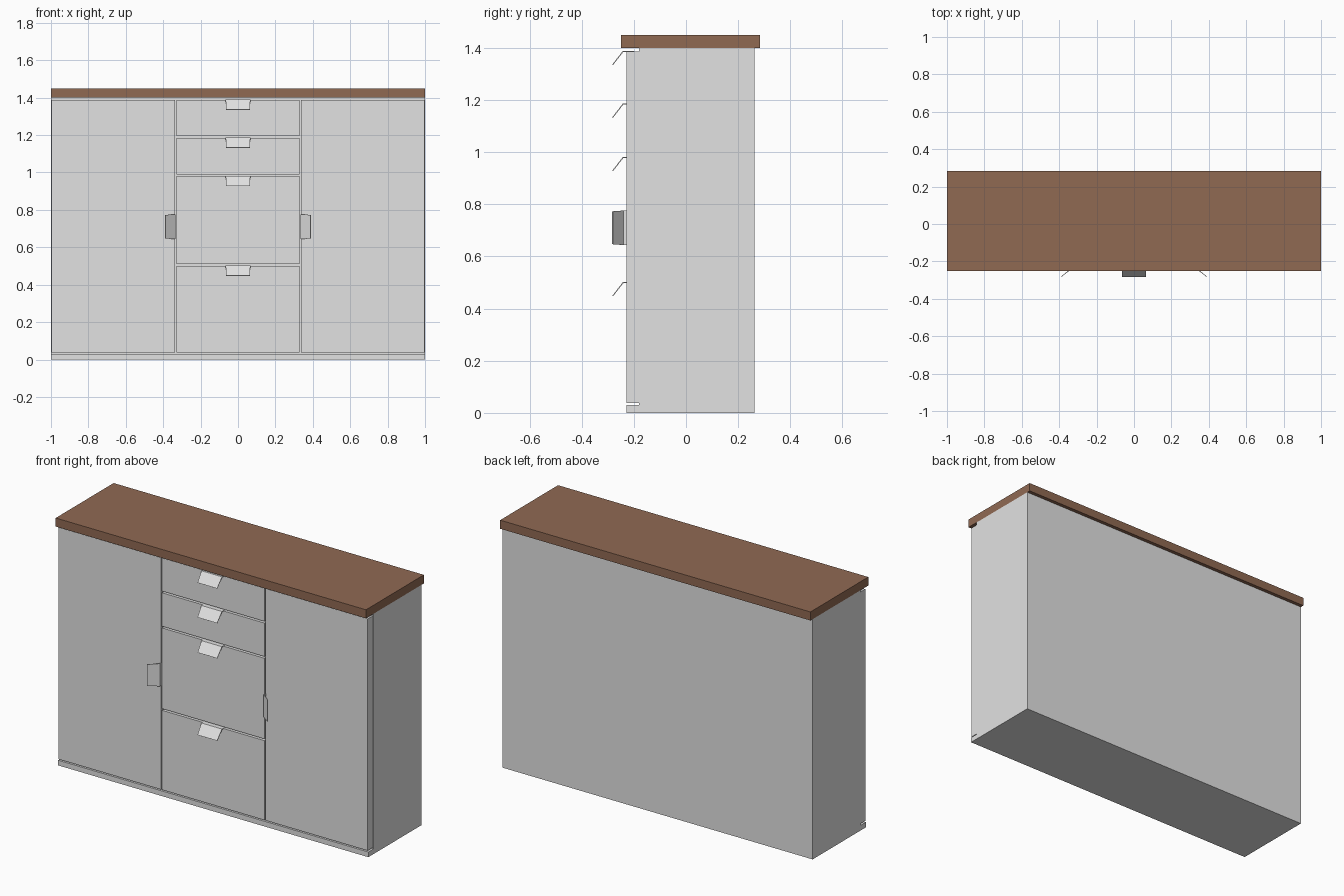
import bpy, bmesh

if "Cube" in bpy.data.objects:
    bpy.data.objects.remove(bpy.data.objects["Cube"])


def material(name, rgb):
    m = bpy.data.materials.new(name)
    m.diffuse_color = (*rgb, 1)
    m.use_nodes = True
    m.node_tree.nodes["Principled BSDF"].inputs["Base Color"].default_value = m.diffuse_color
    return m


GREY = material("light grey lacquer", (0.76, 0.76, 0.76))
WOOD = material("brown wood", (0.28, 0.142, 0.086))


def finish(name, bm, mat):
    bmesh.ops.recalc_face_normals(bm, faces=bm.faces)
    me = bpy.data.meshes.new(name)
    bm.to_mesh(me)
    bm.free()
    me.materials.append(mat)
    ob = bpy.data.objects.new(name, me)
    bpy.context.collection.objects.link(ob)
    return ob


def box(name, x, y, z, mat):
    bm = bmesh.new()
    bmesh.ops.create_cube(bm, size=1)
    for v in bm.verts:
        v.co = [(r[0] + r[1]) / 2 + c * (r[1] - r[0]) for c, r in zip(v.co, (x, y, z))]
    return finish(name, bm, mat)


# Bent sheet profile: (depth y, drop away from the panel edge)
PROFILE = [(-0.200, 0), (-0.242, 0), (-0.283, 0.053),
           (-0.280, 0.055), (-0.240, 0.004), (-0.200, 0.004)]


def handle(name, place):
    """Extrude the bent profile; place(along, y, drop) gives the position."""
    bm = bmesh.new()
    ends = []
    for side in (-1, 1):
        ends.append([bm.verts.new(place(side * (0.063 if d > 0.05 else 0.066), y, d))
                     for y, d in PROFILE])
    a, b = ends
    n = len(PROFILE)
    for i in range(n):
        j = (i + 1) % n
        bm.faces.new((a[i], a[j], b[j], b[i]))
    for e in ends:
        # each end cap as two quads, one per leg of the bend
        bm.faces.new((e[0], e[1], e[4], e[5]))
        bm.faces.new((e[1], e[2], e[3], e[4]))
    finish(name, bm, GREY)


BACK, FACE = -0.18, -0.228

# Carcass, plinth and worktop
box("cabinet_body", (-1, 1), (BACK, 0.262), (0, 1.40), GREY)
box("plinth", (-1, 1), (FACE, BACK), (0, 0.03), GREY)
box("worktop", (-1, 1), (-0.25, 0.283), (1.40, 1.45), WOOD)

# Drawer fronts with a handle hooked over each top edge
drawers = [(0.037, 0.500), (0.510, 0.980), (0.990, 1.185), (1.195, 1.387)]
for i, (z0, z1) in enumerate(drawers, 1):
    box(f"drawer_front_{i}", (-0.330, 0.330), (FACE, BACK), (z0, z1), GREY)
    handle(f"drawer_handle_{i}", lambda t, y, d: (t, y, z1 + 0.002 - d))

# Side doors with a handle hooked over each inner edge
for side, s in (("left", -1), ("right", 1)):
    box(f"{side}_door", sorted((s * 0.336, s * 0.996)), (FACE, BACK), (0.037, 1.387), GREY)
    handle(f"{side}_door_handle", lambda t, y, d: (s * (0.335 + d), y, 0.71 + t))
